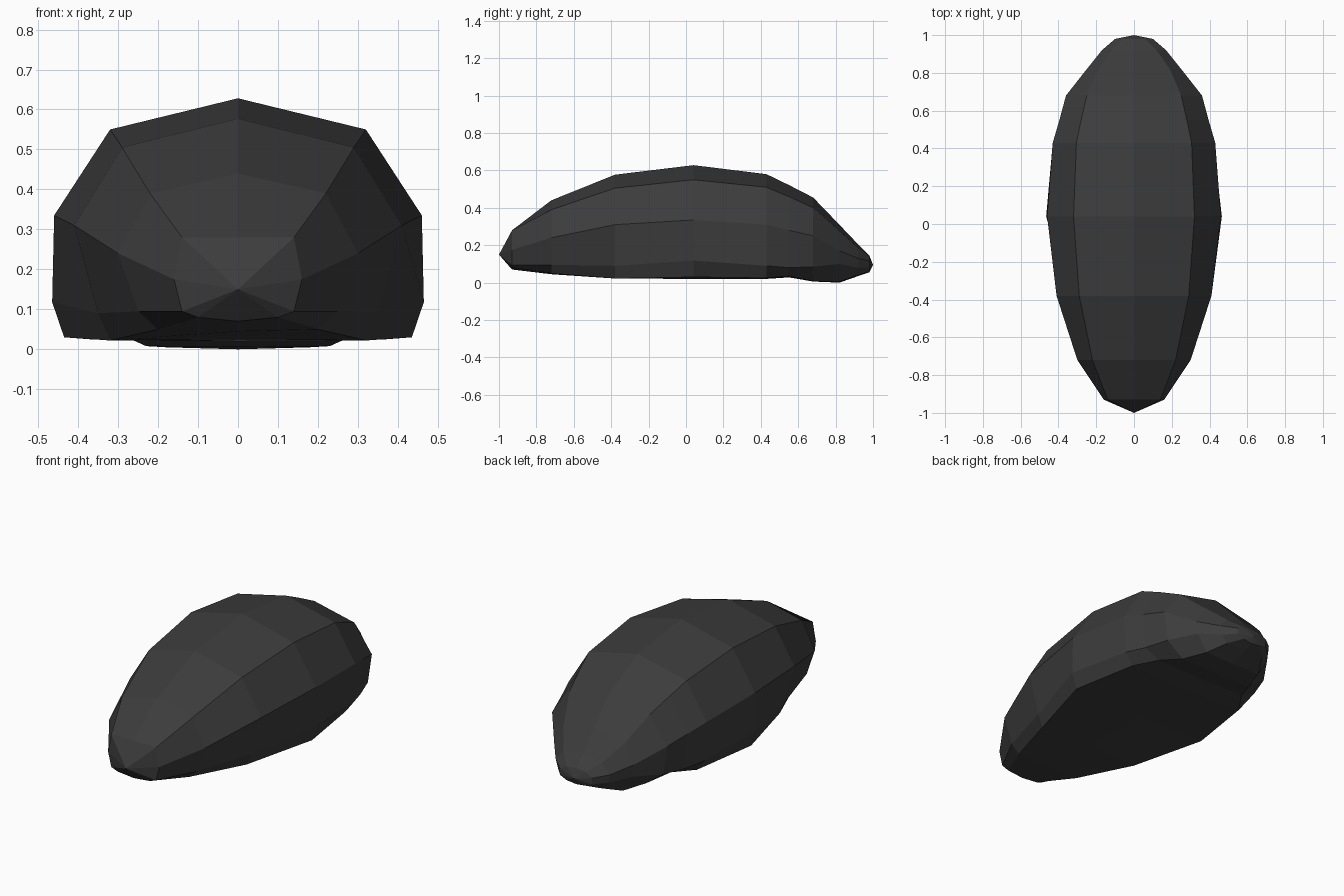
import bpy, bmesh

# Half cross-sections along the length:
# y, top z, upper ridge x/z, lower ridge x/z, side x/z, base edge x/z, base centre z
SECTIONS = [
    (-0.93, 0.28, 0.14, 0.28, 0.16, 0.175, 0.14, 0.095, 0.10, 0.08, 0.07),
    (-0.72, 0.44, 0.22, 0.39, 0.30, 0.24, 0.25, 0.095, 0.20, 0.05, 0.045),
    (-0.38, 0.577, 0.29, 0.505, 0.41, 0.31, 0.35, 0.09, 0.32, 0.022, 0.025),
    (0.04, 0.628, 0.32, 0.55, 0.46, 0.335, 0.465, 0.118, 0.435, 0.03, 0.02),
    (0.43, 0.58, 0.305, 0.51, 0.43, 0.31, 0.42, 0.09, 0.37, 0.025, 0.02),
    (0.55, 0.522, 0.28, 0.46, 0.395, 0.28, 0.38, 0.08, 0.29, 0.035, 0.028),
    (0.68, 0.455, 0.25, 0.40, 0.36, 0.25, 0.335, 0.085, 0.23, 0.008, 0.006),
    (0.82, 0.31, 0.19, 0.275, 0.25, 0.17, 0.24, 0.10, 0.18, 0.005, 0.0),
    (0.92, 0.205, 0.12, 0.185, 0.17, 0.13, 0.155, 0.08, 0.12, 0.04, 0.035),
    (0.98, 0.145, 0.06, 0.14, 0.10, 0.115, 0.10, 0.08, 0.06, 0.062, 0.055),
]

bm = bmesh.new()


def ring(section):
    """Full closed ring from a mirrored half section."""
    y, top, *pairs, base = section
    half = [(pairs[i], pairs[i + 1]) for i in range(0, len(pairs), 2)]
    outline = [(0, top)] + half + [(0, base)] + [(-x, z) for x, z in reversed(half)]
    return [bm.verts.new((x, y, z)) for x, z in outline]


# Lofted shell
rings = [ring(s) for s in SECTIONS]
count = len(rings[0])
for a, b in zip(rings, rings[1:]):
    for i in range(count):
        j = (i + 1) % count
        bm.faces.new((a[i], a[j], b[j], b[i]))

# Pointed nose and tail
for loop, tip in ((rings[0], (0, -1, 0.15)), (rings[-1], (0, 1, 0.095))):
    v = bm.verts.new(tip)
    for i in range(count):
        bm.faces.new((loop[i], loop[(i + 1) % count], v))

bmesh.ops.recalc_face_normals(bm, faces=bm.faces)
mesh = bpy.data.meshes.new("shell_body")
bm.to_mesh(mesh)
bm.free()
body = bpy.data.objects.new("shell_body", mesh)
bpy.context.collection.objects.link(body)

# Dark grey finish
mat = bpy.data.materials.new("dark_grey")
mat.diffuse_color = (0.045, 0.045, 0.045, 1)
mesh.materials.append(mat)
